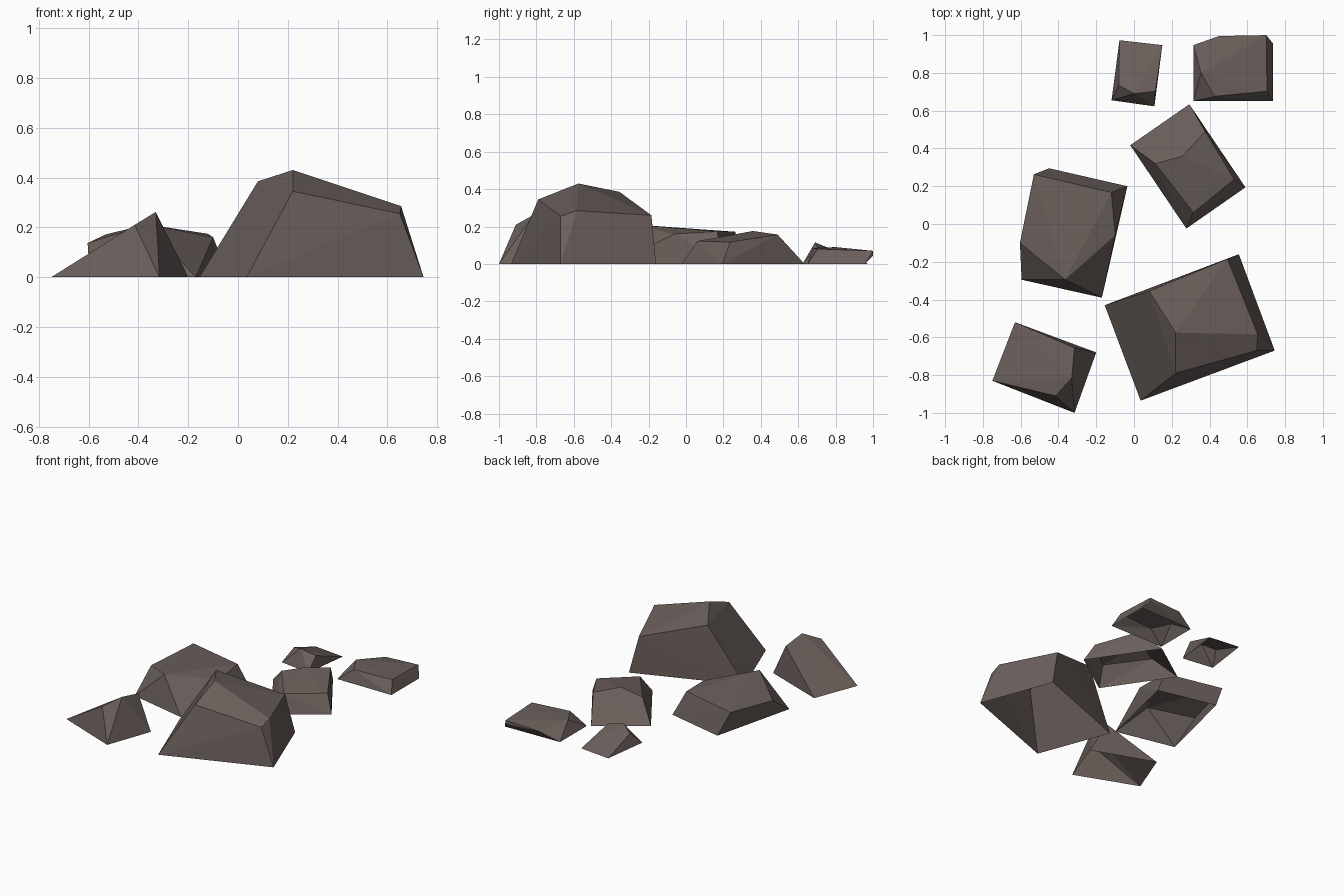
import bpy
import bmesh

# Remove only the default object
default_cube = bpy.data.objects.get("Cube")
if default_cube:
    bpy.data.objects.remove(default_cube, do_unlink=True)

# One flat stone colour
stone = bpy.data.materials.new("brown_grey_stone")
stone.use_nodes = True
colour = (0.145, 0.115, 0.105, 1)
stone.diffuse_color = colour
shader = stone.node_tree.nodes["Principled BSDF"]
shader.inputs["Base Color"].default_value = colour
shader.inputs["Roughness"].default_value = 0.9


def rock(name, footprint, crown):
    """Faceted rock: hull around a ground outline and crown corners, open below."""
    bm = bmesh.new()
    for x, y in footprint:
        bm.verts.new((x, y, 0))
    for corner in crown:
        bm.verts.new(corner)
    hull = bmesh.ops.convex_hull(bm, input=list(bm.verts))
    unused = {g for g in hull["geom_interior"] + hull["geom_unused"]
              if isinstance(g, bmesh.types.BMVert)}
    bmesh.ops.delete(bm, geom=list(unused), context="VERTS")
    bmesh.ops.recalc_face_normals(bm, faces=list(bm.faces))

    # The underside that rests on the ground is left open
    underside = [f for f in bm.faces if all(v.co.z < 0.001 for v in f.verts)]
    bmesh.ops.delete(bm, geom=underside, context="FACES")

    mesh = bpy.data.meshes.new(name)
    bm.to_mesh(mesh)
    bm.free()
    mesh.materials.append(stone)
    obj = bpy.data.objects.new(name, mesh)
    bpy.context.scene.collection.objects.link(obj)
    return obj


# Largest rock, front left
rock("large_front_rock",
     footprint=[(-.155, -.43), (.035, -.935), (.745, -.67), (.555, -.16)],
     crown=[(.22, -.575, .43), (.08, -.355, .385), (.495, -.185, .26),
            (.655, -.585, .285), (.22, -.79, .345), (.65, -.67, .255)])

# Small wedge rock, front right
rock("front_wedge_rock",
     footprint=[(-.63, -.52), (-.2, -.68), (-.315, -1), (-.75, -.83)],
     crown=[(-.33, -.815, .262), (-.315, -.655, .23), (-.415, -.91, .21)])

# Broad rock in the middle right, leaning outward slightly
rock("middle_broad_rock",
     footprint=[(-.45, .295), (-.035, .2), (-.17, -.39), (-.595, -.295)],
     crown=[(-.53, .263, .172), (-.12, .167, .174), (-.1, -.06, .16),
            (-.365, -.295, .212), (-.604, -.1, .137)])

# Flat topped rock in the middle left
rock("middle_flat_rock",
     footprint=[(-.02, .417), (.293, .634), (.59, .194), (.277, -.024)],
     crown=[(.113, .32, .13), (.256, .358, .176), (.377, .49, .157),
            (.53, .236, .117), (.314, .06, .122)])

# Smallest rock, back centre
rock("back_small_rock",
     footprint=[(-.077, .973), (.15, .947), (.108, .623), (-.119, .655)],
     crown=[(-.08, .735, .085), (0, .69, .115), (.113, .703, .09)])

# Low rock, back left, overhanging at the rear
rock("back_low_rock",
     footprint=[(.314, .947), (.735, .957), (.735, .65), (.314, .65)],
     crown=[(.45, .995, .06), (.7, 1, .07), (.7, 1, .045),
            (.704, .703, .08), (.425, .676, .085), (.355, .8, .09)])
